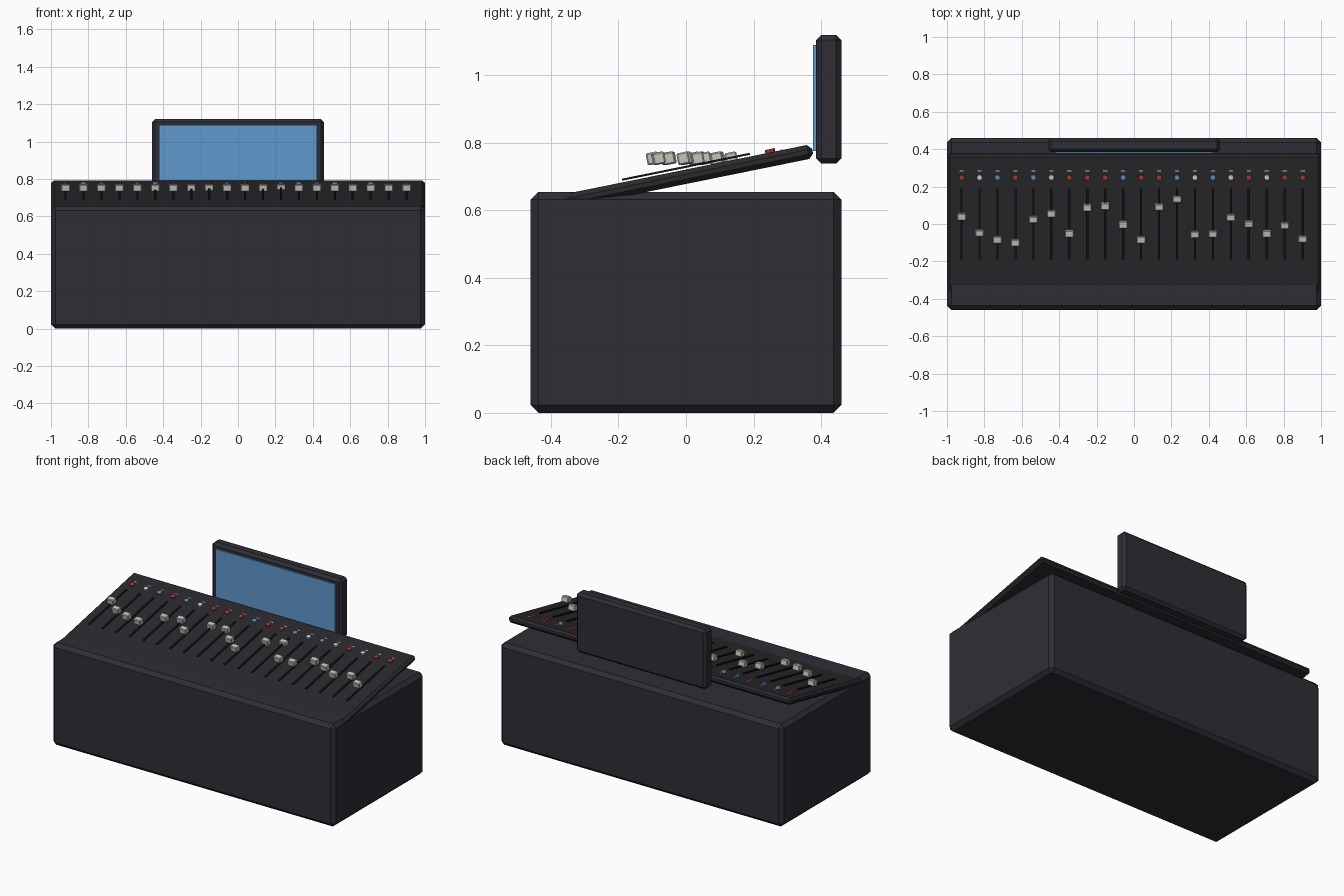
import bpy, bmesh, math
from mathutils import Matrix, Vector

if "Cube" in bpy.data.objects:
    bpy.data.objects.remove(bpy.data.objects["Cube"])

TILT = 0.2            # slope of the control panel, radians
PANEL_Z = 0.721       # height of the panel surface at y = 0


def material(name, rgb):
    m = bpy.data.materials.new(name)
    m.diffuse_color = (*rgb, 1)
    m.use_nodes = True
    m.node_tree.nodes["Principled BSDF"].inputs["Base Color"].default_value = m.diffuse_color
    return m


BODY = material("dark_housing", (0.027, 0.027, 0.036))
PANEL = material("panel_charcoal", (0.023, 0.023, 0.027))
SLOT = material("slot_black", (0.008, 0.008, 0.009))
CAP = material("cap_grey", (0.56, 0.55, 0.50))
BLUE = material("blue", (0.115, 0.32, 0.62))
RED = material("red", (0.52, 0.04, 0.025))
WHITE = material("white", (0.68, 0.68, 0.62))


def finish(bm, name, mat):
    bmesh.ops.recalc_face_normals(bm, faces=bm.faces)
    mesh = bpy.data.meshes.new(name)
    bm.to_mesh(mesh)
    bm.free()
    mesh.materials.append(mat)
    ob = bpy.data.objects.new(name, mesh)
    bpy.context.collection.objects.link(ob)
    return ob


def box(name, centre, size, mat, bevel=0.0, tilt=0.0):
    bm = bmesh.new()
    bmesh.ops.create_cube(bm, size=1)
    bmesh.ops.scale(bm, vec=size, verts=bm.verts)
    if bevel:
        bmesh.ops.bevel(bm, geom=bm.edges[:], offset=bevel, segments=1,
                        affect='EDGES', profile=0.5)
    ob = finish(bm, name, mat)
    ob.location = centre
    ob.rotation_euler.x = tilt
    return ob


def button(name, centre, mat):
    bm = bmesh.new()
    bmesh.ops.create_cone(bm, cap_ends=True, segments=8, radius1=0.015,
                          radius2=0.015, depth=0.02)
    ob = finish(bm, name, mat)
    ob.location = centre
    ob.rotation_euler.x = TILT


def surface(y, lift=0.0):
    return PANEL_Z + y * math.tan(TILT) + lift


# Desk housing and sloping control panel
box("desk_body", (0, 0, 0.3275), (2.0, 0.92, 0.655), BODY, 0.023)
box("control_panel", (0, 0, 0.6995), (1.998, 0.765, 0.042), PANEL, 0.014, TILT)

# Monitor standing at the back
box("monitor_case", (0, 0.4225, 0.929), (0.92, 0.075, 0.382), BODY, 0.016)
box("monitor_screen", (0, 0.381, 0.932), (0.846, 0.0095, 0.314), BLUE)

# Twenty channels: slot, sliding cap, button and tick mark
fader_y = [.04, -.048, -.083, -.099, .024, .056, -.051, .088, .096, -.003,
           -.083, .091, .134, -.056, -.053, .035, 0, -.051, -.008, -.08]
lights = "RWBRBWRRRBRRBWBWRWRR"
light_mats = {"R": RED, "W": WHITE, "B": BLUE}

for i, (y, light) in enumerate(zip(fader_y, lights)):
    x = -0.922 + 0.096 * i
    n = i + 1
    box(f"fader_slot_{n}", (x, 0, surface(0, 0.008)), (0.012, 0.386, 0.006),
        SLOT, 0, TILT)
    box(f"fader_cap_{n}", (x, y, 0.754), (0.048, 0.036, 0.036), CAP, 0.004, TILT)
    button(f"channel_button_{n}", (x, 0.25, surface(0.25, 0.0)), light_mats[light])
    box(f"channel_tick_{n}", (x, 0.283, surface(0.283, 0.0)),
        (0.022, 0.006, 0.004), WHITE, 0, TILT)
